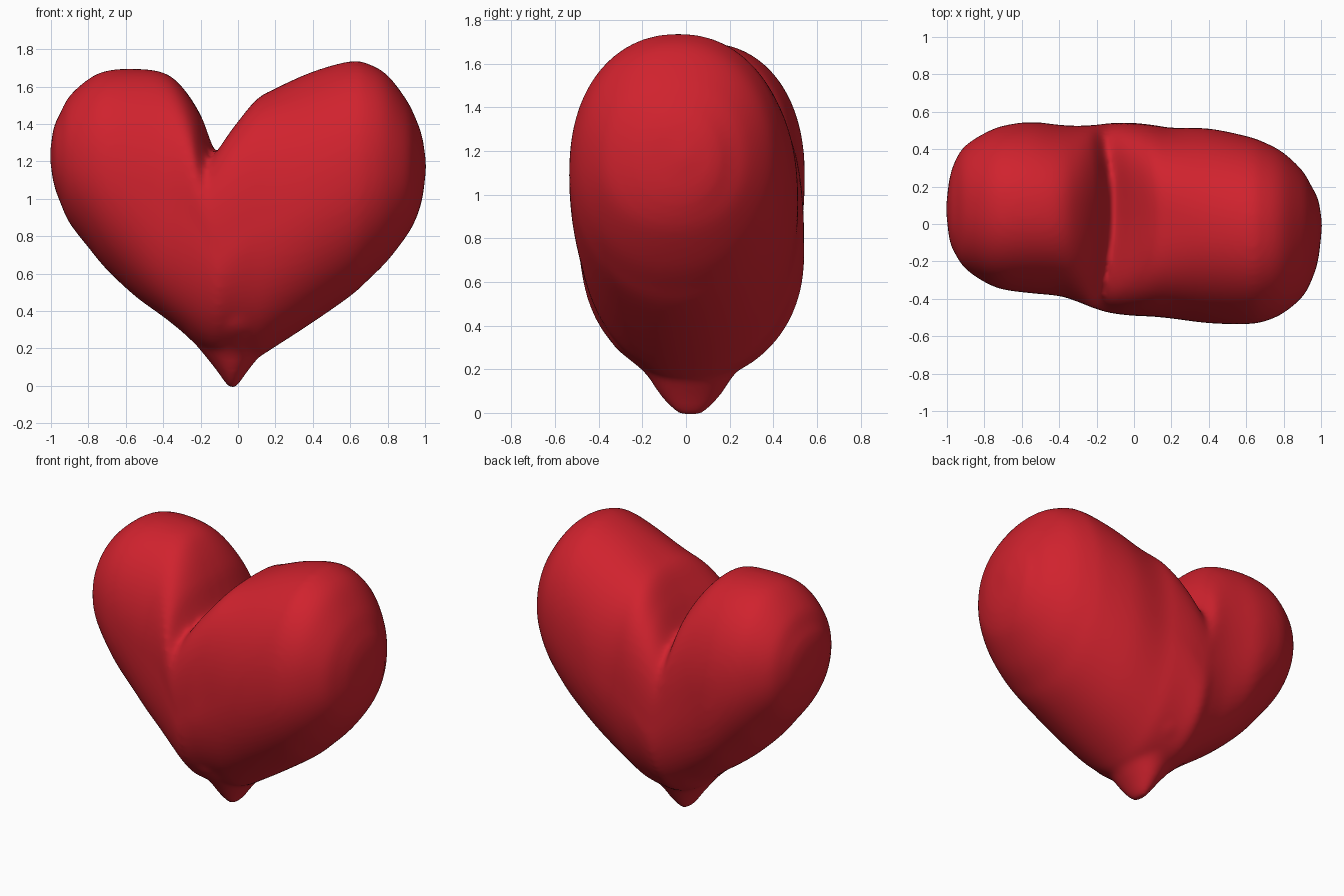
import bpy, bmesh, math

if "Cube" in bpy.data.objects:
    bpy.data.objects.remove(bpy.data.objects["Cube"])

red = bpy.data.materials.new("heart red")
red.diffuse_color = (0.63, 0.016, 0.027, 1)
red.use_nodes = True
red.node_tree.nodes["Principled BSDF"].inputs["Base Color"].default_value = red.diffuse_color


def smooth_rows(rows, steps):
    """Catmull-Rom interpolation between rows of numbers."""
    out = []
    for i in range(len(rows) - 1):
        a, b, c, d = rows[max(i - 1, 0)], rows[i], rows[i + 1], rows[min(i + 2, len(rows) - 1)]
        for s in range(steps):
            t = s / steps
            out.append([0.5 * (2 * q + (r - p) * t + (2 * p - 5 * q + 4 * r - u) * t * t
                               + (3 * q - p - 3 * r + u) * t ** 3)
                        for p, q, r, u in zip(a, b, c, d)])
    out.append(list(rows[-1]))
    return out


def loft(bm, rings):
    """Skin closed rings of points and cap both ends."""
    loops = [[bm.verts.new(p) for p in ring] for ring in rings]
    n = len(loops[0])
    for a, b in zip(loops, loops[1:]):
        for i in range(n):
            bm.faces.new((a[i], a[(i + 1) % n], b[(i + 1) % n], b[i]))
    bm.faces.new(loops[0])
    bm.faces.new(loops[-1])


def power(v, n):
    return math.copysign(abs(v) ** (2 / n), v)


def bump(x, centre, width):
    return math.exp(-((x - centre) / width) ** 2)


def body_ring(x, top, bottom, front, back):
    ring = []
    near = bump(x, -0.11, 0.25)  # closeness to the cleft
    # squareness of the section above and below its middle
    upper = 2.15 + 1.2 * bump(x, -0.11, 0.17 if x < -0.11 else 0.27)
    lower = 2.1 + 0.6 * bump(x, -0.38, 0.18) - 0.25 * bump(x, 0, 0.13)
    for i in range(80):
        a = math.tau * i / 80
        n = upper if math.sin(a) > 0 else lower
        c, s = power(math.cos(a), n), power(math.sin(a), n)
        y = (front + back) / 2 + (back - front) / 2 * c
        z = (top + bottom) / 2 + (top - bottom) / 2 * s
        # the cleft bows to the left towards front and back
        bow = 0.35 * (y - 0.08) ** 2 * near * max(0, s)
        ring.append((x - bow, y, z))
    return ring


# Heart body: x, top, bottom, front, back
left_lobe = [
    (-1.005, 1.25, 1.21, 0.07, 0.09), (-0.985, 1.38, 1.08, -0.09, 0.25),
    (-0.95, 1.46, 0.98, -0.17, 0.35), (-0.9, 1.55, 0.87, -0.24, 0.42),
    (-0.8, 1.64, 0.74, -0.31, 0.485), (-0.7, 1.685, 0.62, -0.35, 0.525),
    (-0.55, 1.695, 0.48, -0.37, 0.545), (-0.4, 1.675, 0.37, -0.385, 0.53),
    (-0.3, 1.60, 0.29, -0.415, 0.525), (-0.2, 1.45, 0.20, -0.45, 0.53)]
cleft = (-0.11, 1.24, 0.15, -0.475, 0.54)
right_lobe = [
    (0, 1.40, 0.13, -0.49, 0.54), (0.1, 1.53, 0.15, -0.495, 0.53),
    (0.2, 1.59, 0.21, -0.505, 0.515), (0.4, 1.68, 0.34, -0.53, 0.51),
    (0.6, 1.735, 0.48, -0.535, 0.47), (0.7, 1.72, 0.57, -0.52, 0.435),
    (0.8, 1.66, 0.67, -0.475, 0.38), (0.9, 1.53, 0.80, -0.39, 0.285),
    (0.95, 1.43, 0.89, -0.30, 0.20), (0.985, 1.33, 1.00, -0.19, 0.13),
    (1.005, 1.20, 1.15, -0.02, 0.01)]
rows = smooth_rows(left_lobe + [cleft] + right_lobe, 5)
# only the top line is sharp at the cleft, everything else runs through
split = smooth_rows(left_lobe + [cleft], 5)[:-1] + smooth_rows([cleft] + right_lobe, 5)
bm = bmesh.new()
loft(bm, [body_ring(r[0], s[1], *r[2:]) for r, s in zip(rows, split)])

# Pointed tip: z, half width, half depth
tip = smooth_rows([(-0.01, 0.015, 0.04), (0.02, 0.04, 0.085), (0.09, 0.09, 0.145),
                   (0.19, 0.17, 0.215), (0.3, 0.26, 0.345), (0.4, 0.3, 0.40)], 5)
loft(bm, [[(-0.03 + w * math.cos(math.tau * i / 40),
            0.02 + d * math.sin(math.tau * i / 40), z) for i in range(40)]
          for z, w, d in tip])
bmesh.ops.recalc_face_normals(bm, faces=bm.faces)
me = bpy.data.meshes.new("heart")
bm.to_mesh(me)
bm.free()
heart = bpy.data.objects.new("heart", me)
bpy.context.collection.objects.link(heart)
bpy.context.view_layer.objects.active = heart
heart.select_set(True)

# Fuse body and tip, then soften the joins
fuse = heart.modifiers.new("fuse", 'REMESH')
fuse.mode = 'VOXEL'
fuse.voxel_size = 0.018
soften = heart.modifiers.new("soften", 'SMOOTH')
soften.factor = 0.5
soften.iterations = 8
for m in ("fuse", "soften"):
    bpy.ops.object.modifier_apply(modifier=m)
heart.data.materials.clear()
heart.data.materials.append(red)
for p in heart.data.polygons:
    p.material_index = 0
bpy.ops.object.shade_smooth_by_angle(angle=math.radians(60))
